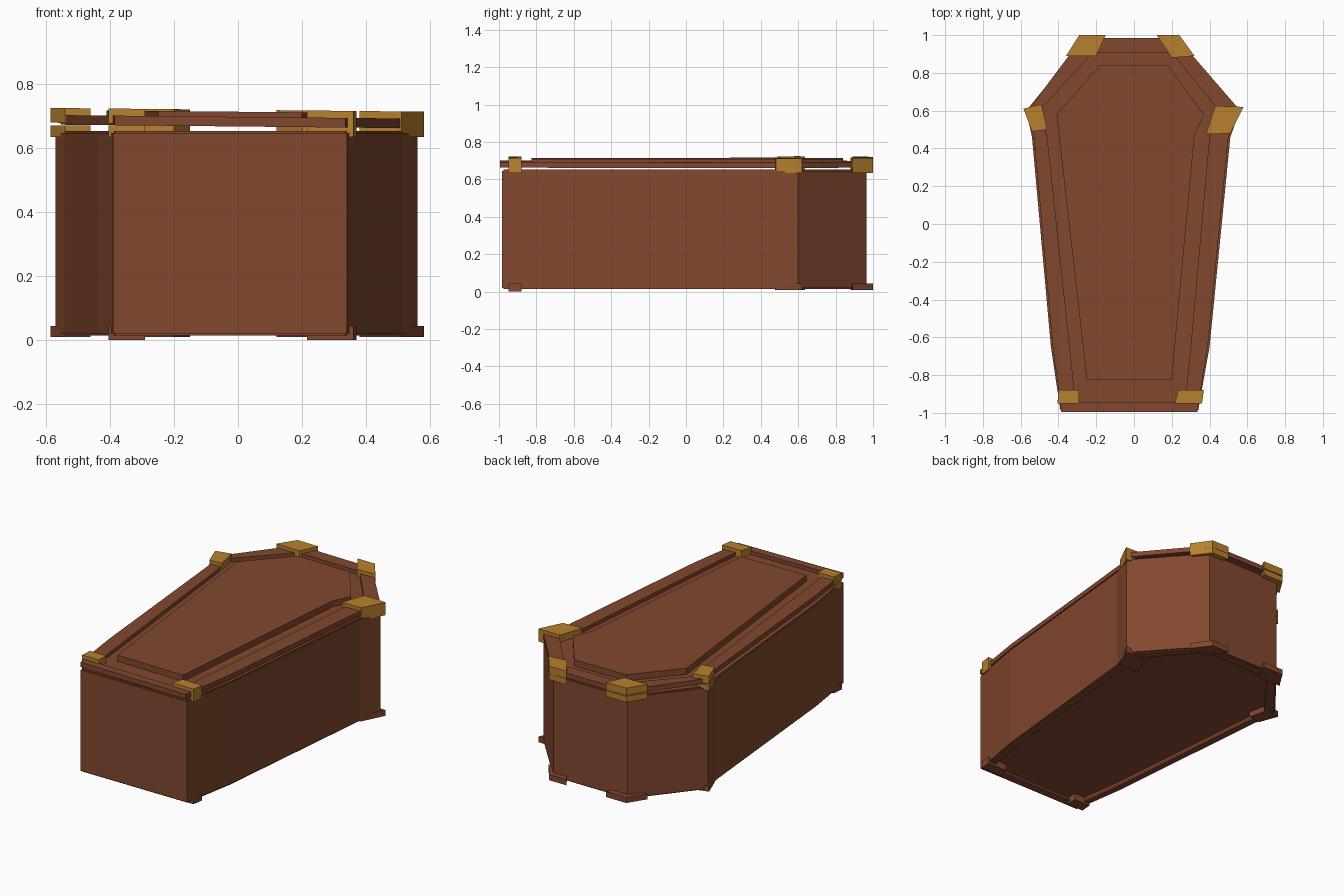
import bpy, bmesh

if "Cube" in bpy.data.objects:
    bpy.data.objects.remove(bpy.data.objects["Cube"])


def material(name, rgb):
    m = bpy.data.materials.new(name)
    m.diffuse_color = (*rgb, 1)
    m.use_nodes = True
    m.node_tree.nodes["Principled BSDF"].inputs["Base Color"].default_value = m.diffuse_color
    return m


WOOD = material("red_brown_wood", (0.222, 0.064, 0.028))
GOLD = material("aged_gold", (0.48, 0.22, 0.026))


def finish(name, bm, mat, tilt=0.0):
    """Turn a bmesh into an object; tilt sinks the right side a little."""
    for v in bm.verts:
        v.co.z -= tilt * v.co.x
    bmesh.ops.recalc_face_normals(bm, faces=bm.faces)
    me = bpy.data.meshes.new(name)
    bm.to_mesh(me)
    bm.free()
    me.materials.append(mat)
    ob = bpy.data.objects.new(name, me)
    bpy.context.collection.objects.link(ob)
    return ob


def prism(name, pts, z0, z1, mat, tilt=0.0):
    bm = bmesh.new()
    lo = [bm.verts.new((x, y, z0)) for x, y in pts]
    hi = [bm.verts.new((x, y, z1)) for x, y in pts]
    n = len(pts)
    bm.faces.new(lo[::-1])
    bm.faces.new(hi)
    for i in range(n):
        j = (i + 1) % n
        bm.faces.new((lo[i], lo[j], hi[j], hi[i]))
    return finish(name, bm, mat, tilt)


def ring(name, outer, inner, z0, z1, mat, tilt=0.0):
    bm = bmesh.new()
    loops = [[bm.verts.new((x, y, z)) for x, y in pts]
             for pts, z in ((outer, z0), (outer, z1), (inner, z1), (inner, z0))]
    n = len(outer)
    for k in range(4):
        a, b = loops[k], loops[(k + 1) % 4]
        for i in range(n):
            j = (i + 1) % n
            bm.faces.new((a[i], a[j], b[j], b[i]))
    return finish(name, bm, mat, tilt)


def scaled(pts, sx, sy):
    return [(x * sx, y * sy) for x, y in pts]


# Outlines, counter-clockwise from the left foot corner
body = [(-.39, -.985), (.34, -.985), (.40, -.65), (.51, .46), (.56, .60),
        (.235, .965), (-.275, .965), (-.57, .60), (-.54, .46), (-.44, -.65)]
lid = [(-.385, -.995), (.335, -.995), (.39, -.65), (.50, .46), (.545, .62),
       (.23, .985), (-.275, .985), (-.555, .61), (-.53, .46), (-.43, -.65)]
groove = [(-.31, -.945), (.27, -.945), (.30, -.65), (.40, .47), (.45, .60),
          (.20, .905), (-.22, .905), (-.50, .60), (-.46, .465), (-.34, -.65)]
panel = [(-.25, -.825), (.20, -.825), (.32, .47), (.37, .58),
         (.18, .84), (-.18, .84), (-.41, .58)]

# Box: walls, recessed floor, thin trims at top and bottom
ring("box_walls", body, scaled(body, .93, .965), .02, .645, WOOD)
prism("box_floor", scaled(body, .94, .97), .05, .08, WOOD)
ring("top_trim", scaled(body, .985, .99), scaled(body, .9, .94), .64, .652, WOOD)
ring("bottom_trim", scaled(body, .985, .99), scaled(body, .9, .94), .013, .025, WOOD)

# Lid: base board, raised rim and raised centre panel, floating above the box
TILT = .01
prism("lid_board", scaled(lid, .98, .98), .666, .674, WOOD, TILT)
ring("lid_rim", lid, groove, .666, .696, WOOD, TILT)
prism("lid_panel", panel, .672, .712, WOOD, TILT)

# Corner fittings: gold on lid and box top, wooden at the feet
corners = {
    "left_head": [(-.36, .89), (-.20, .89), (-.15, 1.0), (-.29, 1.0)],
    "right_head": [(.20, .88), (.32, .89), (.24, 1.0), (.12, 1.0)],
    "left_shoulder": [(-.54, .49), (-.46, .50), (-.49, .635), (-.585, .61)],
    "right_shoulder": [(.38, .475), (.51, .48), (.58, .62), (.43, .625)],
    "left_foot": [(-.405, -.95), (-.29, -.95), (-.29, -.88), (-.40, -.88)],
    "right_foot": [(.215, -.95), (.36, -.95), (.37, -.88), (.235, -.88)],
}
for name, pts in corners.items():
    prism(name + "_lid_corner", pts, .672, .718, GOLD, TILT)
    prism(name + "_box_corner", pts, .633, .669, GOLD)
    low = 0.0 if "foot" in name else .008
    prism(name + "_base_corner", pts, low, .043, WOOD)
